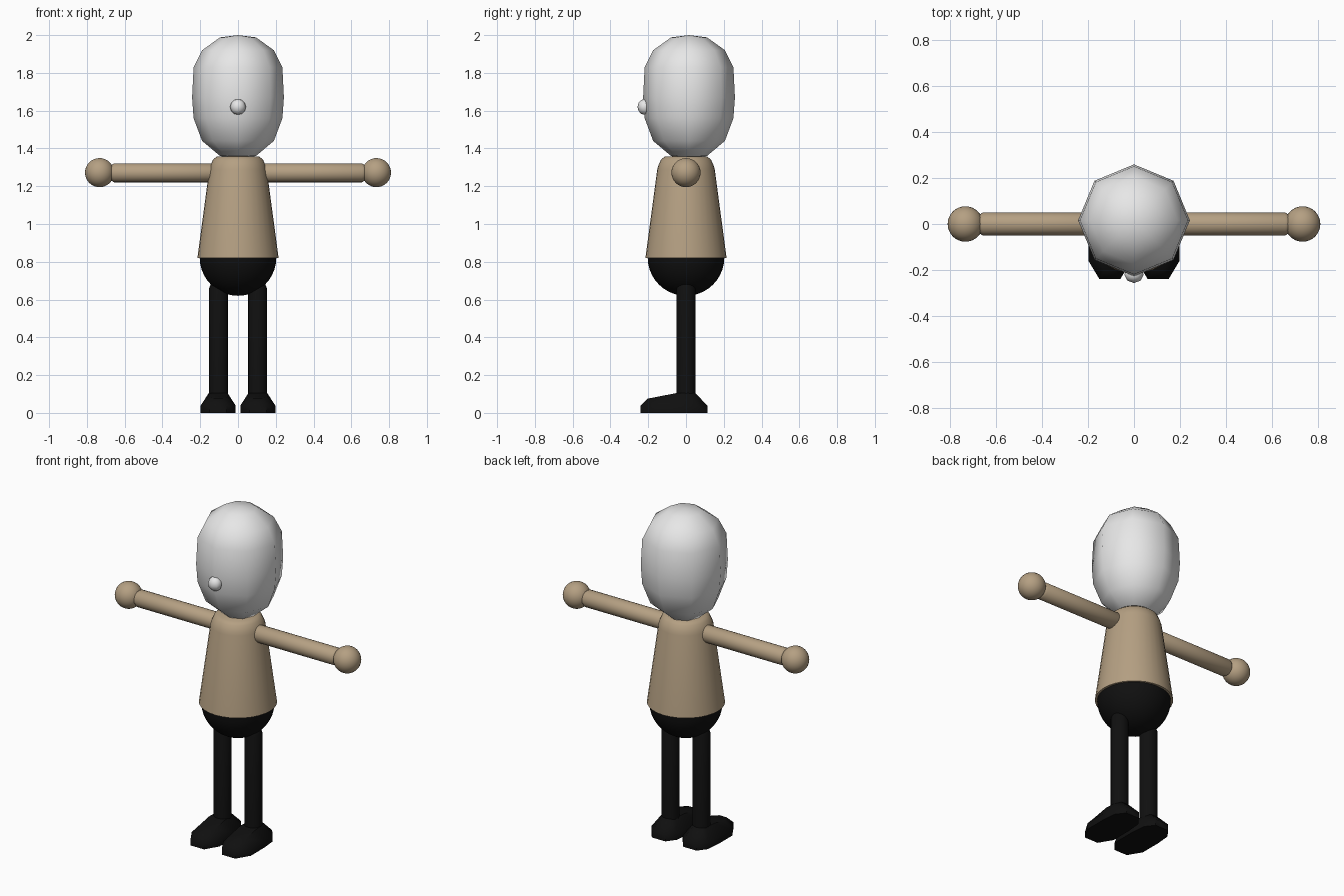
import bpy, bmesh, math
from mathutils import Matrix, Vector

if "Cube" in bpy.data.objects:
    bpy.data.objects.remove(bpy.data.objects["Cube"])


def material(name, rgb):
    m = bpy.data.materials.new(name)
    m.diffuse_color = (*rgb, 1)
    m.use_nodes = True
    m.node_tree.nodes["Principled BSDF"].inputs["Base Color"].default_value = m.diffuse_color
    return m


GREY = material("light grey", (0.8, 0.8, 0.8))
TAN = material("tan", (0.46, 0.35, 0.225))
BLACK = material("black", (0.005, 0.005, 0.005))


def finish(name, bm, mat, angle=40):
    bmesh.ops.recalc_face_normals(bm, faces=bm.faces)
    mesh = bpy.data.meshes.new(name)
    bm.to_mesh(mesh)
    bm.free()
    mesh.materials.append(mat)
    ob = bpy.data.objects.new(name, mesh)
    bpy.context.collection.objects.link(ob)
    bpy.ops.object.select_all(action='DESELECT')
    ob.select_set(True)
    bpy.context.view_layer.objects.active = ob
    bpy.ops.object.shade_smooth_by_angle(angle=math.radians(angle))
    return ob


def lathe(name, profile, sides, mat, matrix=Matrix(), angle=40):
    """Revolve (radius, height) points around z; both ends lie on the axis."""
    bm = bmesh.new()
    rings = []
    for r, z in profile:
        if r == 0:
            rings.append([bm.verts.new((0, 0, z))] * sides)
        else:
            rings.append([bm.verts.new((r * math.cos(2 * math.pi * i / sides),
                                        r * math.sin(2 * math.pi * i / sides), z))
                          for i in range(sides)])
    for a, b in zip(rings, rings[1:]):
        for i in range(sides):
            j = (i + 1) % sides
            bm.faces.new(list(dict.fromkeys((a[i], a[j], b[j], b[i]))))
    bm.transform(matrix)
    return finish(name, bm, mat, angle)


def ball(name, radius, centre, mat, scale=(1, 1, 1), u=32, v=16):
    bm = bmesh.new()
    bmesh.ops.create_uvsphere(bm, u_segments=u, v_segments=v, radius=radius)
    bm.transform(Matrix.Translation(centre) @ Matrix.Diagonal((*scale, 1)))
    return finish(name, bm, mat, 80)


# Head: eight-sided egg, and a small nose
lathe("head", [(0, 1.345), (0.095, 1.36), (0.19, 1.44), (0.235, 1.56), (0.243, 1.67),
               (0.235, 1.83), (0.19, 1.92), (0.095, 1.988), (0, 2.0)],
      8, GREY, Matrix.Translation((0, 0.016, 0)), 80)
ball("nose", 0.042, (0, -0.219, 1.62), GREY, (1, 0.9, 1), 8, 6)

# Torso: tapered sweater with rounded shoulders
lathe("torso", [(0, 0.82), (0.215, 0.82), (0.152, 1.29), (0.146, 1.31),
                (0.132, 1.342), (0.11, 1.358), (0, 1.36)], 32, TAN)

# Hips: half sphere below the torso
hips = [(0.203 * math.sin(t * math.pi / 20), 0.823 - 0.203 * math.cos(t * math.pi / 20))
        for t in range(11)]
lathe("hips", hips + [(0, 0.823)], 32, BLACK)


def foot(name, x):
    half = [(0.045, 0.113), (0.085, 0.06), (0.093, -0.03), (0.093, -0.16), (0.045, -0.24)]
    loop = half + [(-px, py) for px, py in reversed(half)]
    n = len(loop)
    bm = bmesh.new()
    rings = [[bm.verts.new((x + px, py, z)) for px, py in loop] for z in (0, 0.038)]
    top = []
    for px, py in loop:
        y = -0.205 + (py + 0.24) * 0.255 / 0.353
        z = min(0.105, 0.075 + (y + 0.205) * 0.03 / 0.155)
        top.append(bm.verts.new((x + px * 0.54, y, z)))
    rings.append(top)
    for a, b in zip(rings, rings[1:]):
        for i in range(n):
            j = (i + 1) % n
            bm.faces.new((a[i], a[j], b[j], b[i]))
    bm.faces.new(rings[0])
    for i in range(len(half) - 1):      # top of the shoe, in strips
        bm.faces.new((top[i], top[i + 1], top[n - 2 - i], top[n - 1 - i]))
    return finish(name, bm, BLACK, 50)


# Arms, hands, legs and feet on both sides
for side, s in (("left", 1), ("right", -1)):
    along_x = Matrix.Translation((0, 0, 1.271)) @ Matrix.Rotation(s * math.pi / 2, 4, 'Y')
    lathe(side + "_arm", [(0, 0.12), (0.04, 0.12), (0.05, 0.135), (0.05, 0.657),
                          (0.04, 0.672), (0, 0.672)], 24, TAN, along_x, 50)
    ball(side + "_hand", 0.077, (s * 0.733, 0, 1.272), TAN)
    lathe(side + "_leg", [(0, 0.06), (0.05, 0.06), (0.05, 0.66), (0.04, 0.685), (0, 0.695)],
          16, BLACK, Matrix.Translation((s * 0.103, 0, 0)))
    foot(side + "_foot", s * 0.105)
